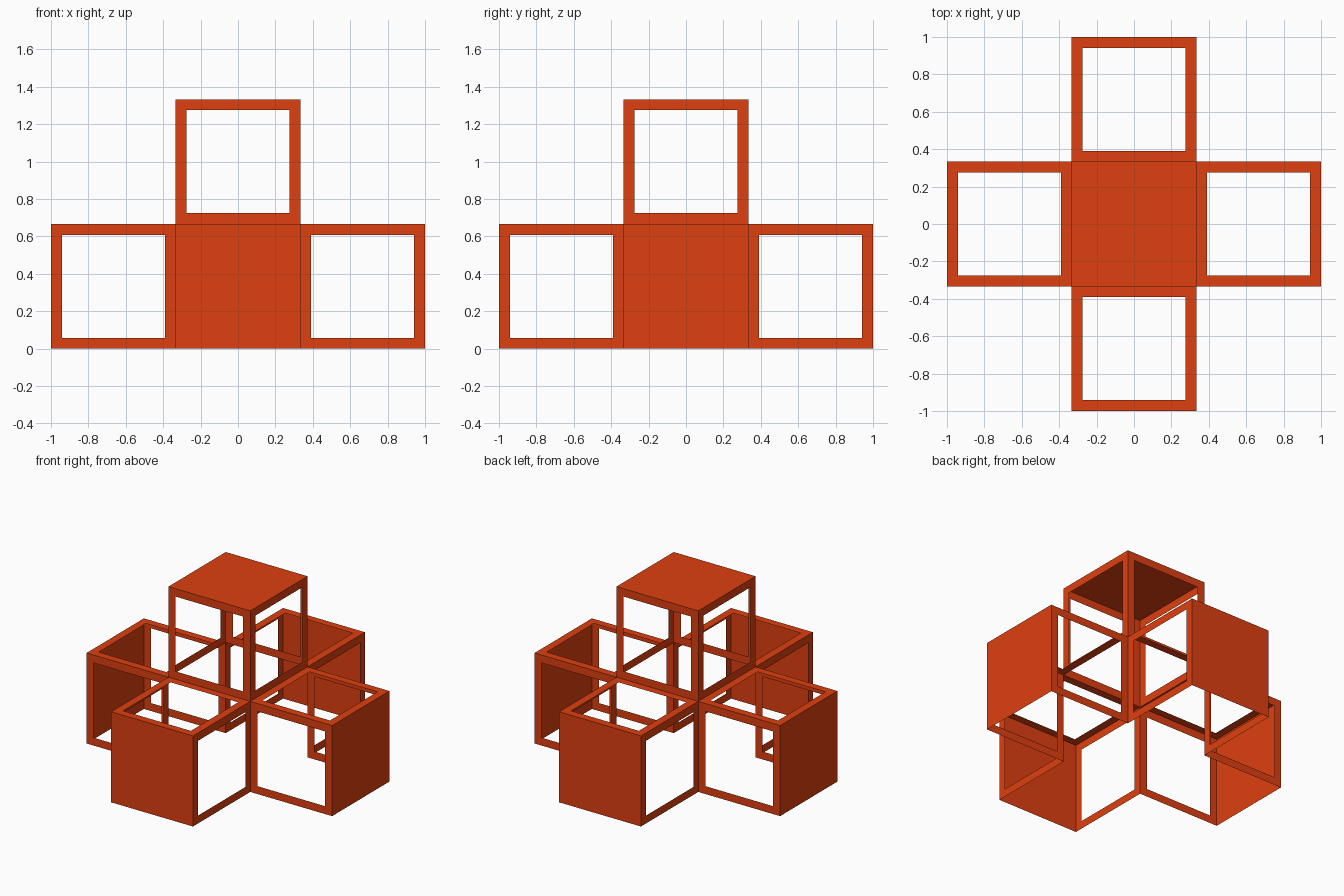
import bpy, bmesh
from math import pi
from mathutils import Matrix, Vector

if "Cube" in bpy.data.objects:
    bpy.data.objects.remove(bpy.data.objects["Cube"])

C = 2 / 3          # cell size
H = C / 2          # half a cell
B = 0.058          # bar width of the open frames

mat = bpy.data.materials.new("orange")
mat.diffuse_color = (0.73, 0.05, 0.005, 1)
mat.use_nodes = True
mat.node_tree.nodes["Principled BSDF"].inputs["Base Color"].default_value = mat.diffuse_color


def sheet(bm, centre, u, v, framed):
    """Square sheet of one cell size; framed sheets have a square window."""
    c, u, v = Vector(centre), Vector(u), Vector(v)
    corners = ((-1, -1), (1, -1), (1, 1), (-1, 1))

    def ring(r):
        return [bm.verts.new(c + u * a * r + v * b * r) for a, b in corners]

    outer = ring(H)
    if not framed:
        bm.faces.new(outer)
        return
    inner = ring(H - B)
    for i in range(4):
        j = (i + 1) % 4
        bm.faces.new((outer[i], outer[j], inner[j], inner[i]))


def finish(bm, name, matrix=Matrix()):
    bmesh.ops.transform(bm, matrix=matrix, verts=bm.verts)
    bmesh.ops.remove_doubles(bm, verts=bm.verts, dist=1e-4)
    me = bpy.data.meshes.new(name)
    bm.to_mesh(me)
    bm.free()
    me.materials.append(mat)
    bpy.context.collection.objects.link(bpy.data.objects.new(name, me))


X, Y, Z = (1, 0, 0), (0, 1, 0), (0, 0, 1)

# four side cells: solid outer panel, framed sides and top, open bottom
for k, side in enumerate(("right", "back", "left", "front")):
    bm = bmesh.new()
    sheet(bm, (1, 0, H), Y, Z, False)
    sheet(bm, (C, -H, H), X, Z, True)
    sheet(bm, (C, H, H), (-1, 0, 0), Z, True)
    sheet(bm, (C, 0, C), X, Y, True)
    finish(bm, side + "_cell", Matrix.Rotation(k * pi / 2, 4, 'Z'))

# top cell: solid lid on four framed sides
bm = bmesh.new()
sheet(bm, (0, 0, 2 * C), X, Y, False)
sheet(bm, (0, -H, C + H), X, Z, True)
sheet(bm, (0, H, C + H), (-1, 0, 0), Z, True)
sheet(bm, (H, 0, C + H), Y, Z, True)
sheet(bm, (-H, 0, C + H), (0, -1, 0), Z, True)
finish(bm, "top_cell")
